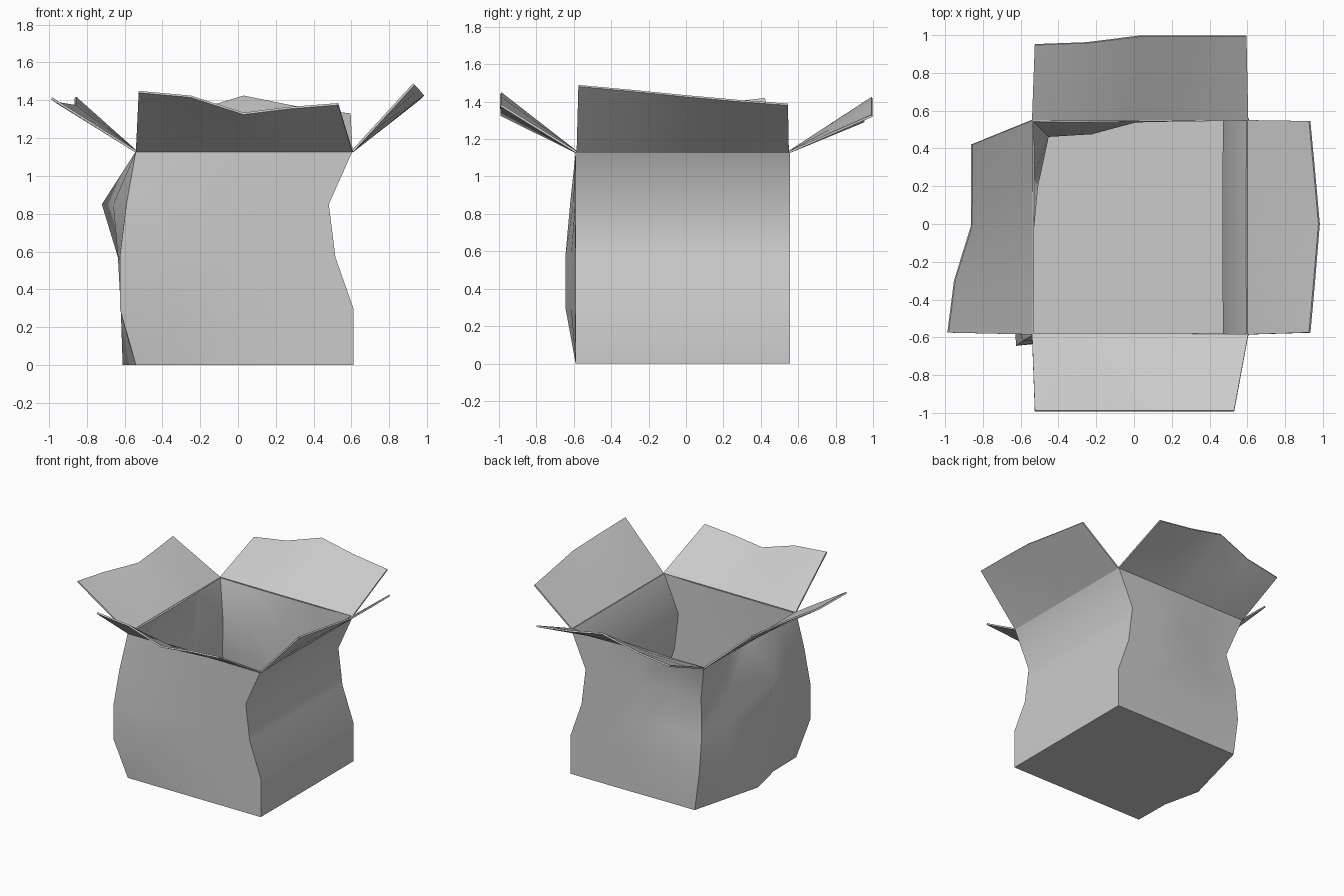
import bpy, bmesh

if "Cube" in bpy.data.objects:
    bpy.data.objects.remove(bpy.data.objects["Cube"])

THICK = 0.012
T = [0, 0.25, 0.5, 0.75, 1]


def lerp(a, b, t):
    return a + (b - a) * t


def finish(name, bm, offset):
    mesh = bpy.data.meshes.new(name)
    bm.normal_update()
    bm.to_mesh(mesh)
    bm.free()
    obj = bpy.data.objects.new(name, mesh)
    bpy.context.collection.objects.link(obj)
    mod = obj.modifiers.new("board", 'SOLIDIFY')
    mod.thickness = THICK
    mod.offset = offset
    bpy.ops.object.select_all(action='DESELECT')
    obj.select_set(True)
    bpy.context.view_layer.objects.active = obj
    bpy.ops.object.modifier_apply(modifier="board")
    bpy.ops.object.shade_smooth_by_angle(angle=0.75)
    return obj


# Crumpled box body: five levels of
# (z, right wall x, front-left y, back-left y, left wall x from back to front)
levels = [
    (0.00, 0.61, -0.59, 0.55, [-0.46, -0.535, -0.61, -0.545, -0.54]),
    (0.30, 0.61, -0.645, 0.55, [-0.50, -0.57, -0.61, -0.62, -0.625]),
    (0.57, 0.515, -0.645, 0.52, [-0.50, -0.53, -0.635, -0.635, -0.625]),
    (0.85, 0.48, -0.62, 0.47, [-0.46, -0.52, -0.72, -0.66, -0.59]),
    (1.13, 0.605, -0.59, 0.55, [-0.54] * 5),
]
front_fade = [1, 0.45, 0.1, 0, 0]
back_fade = [0, 0, 0.06, 0.8, 1]
F, B = -0.59, 0.555

bm = bmesh.new()
rings = []
for z, right, fy, by, left in levels:
    pts = [(lerp(left[4], right, T[i]), lerp(F, fy, front_fade[i])) for i in range(4)]
    pts += [(right, lerp(F, B, T[i])) for i in range(4)]
    pts += [(lerp(right, left[0], T[i]), lerp(B, by, back_fade[i])) for i in range(4)]
    pts += [(left[i], lerp(by, fy, T[i])) for i in range(4)]
    rings.append([bm.verts.new((x, y, z)) for x, y in pts])
for low, high in zip(rings, rings[1:]):
    for i in range(16):
        j = (i + 1) % 16
        bm.faces.new((low[i], low[j], high[j], high[i]))
bm.faces.new(rings[0][::-1])
finish("box_body", bm, -1)


# Flaps: straight hinge line to a wavy outer edge
def flap(name, start, end, edge):
    bm = bmesh.new()
    rows = []
    for t, tip in zip(T, edge):
        hinge = [lerp(a, b, t) for a, b in zip(start, end)]
        rows.append([bm.verts.new([lerp(h, e, s) for h, e in zip(hinge, tip)])
                     for s in (0, 0.5, 1)])
    for a, b in zip(rows, rows[1:]):
        for k in range(2):
            bm.faces.new((a[k], b[k], b[k + 1], a[k + 1]))
    finish(name, bm, 0)


Z = 1.13
fl, fr = (-0.54, -0.585, Z), (0.605, -0.585, Z)
bl, br = (-0.54, 0.55, Z), (0.605, 0.55, Z)
flap("front_flap", fl, fr,
     [(-0.525, -0.99, 1.445), (-0.25, -0.99, 1.42), (0.03, -0.99, 1.33),
      (0.27, -0.99, 1.36), (0.53, -0.99, 1.38)])
flap("back_flap", bl, br,
     [(-0.525, 0.95, 1.295), (-0.25, 0.96, 1.335), (0.03, 0.995, 1.42),
      (0.3, 0.995, 1.365), (0.595, 0.995, 1.325)])
flap("left_flap", bl, fl,
     [(-0.86, 0.42, 1.415), (-0.86, 0.2, 1.39), (-0.86, -0.01, 1.37),
      (-0.95, -0.3, 1.385), (-0.985, -0.575, 1.41)])
flap("right_flap", fr, br,
     [(0.93, -0.575, 1.485), (0.955, -0.3, 1.46), (0.98, 0.0, 1.43),
      (0.955, 0.28, 1.405), (0.93, 0.545, 1.385)])
